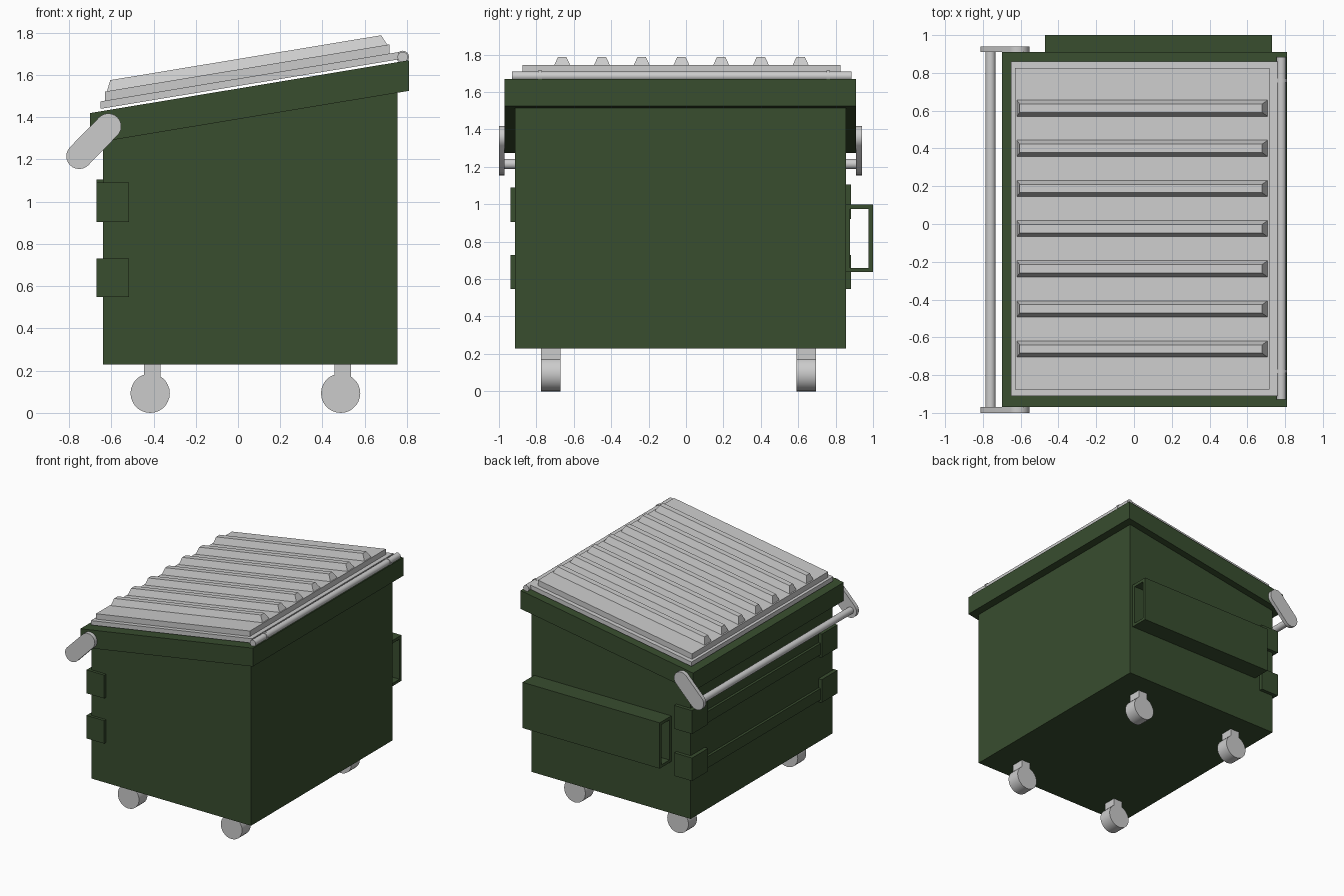
import bpy, bmesh, math
from mathutils import Vector

if "Cube" in bpy.data.objects:
    bpy.data.objects.remove(bpy.data.objects["Cube"])

green = bpy.data.materials.new("green_paint")
green.diffuse_color = (0.04, 0.075, 0.028, 1)
green.use_nodes = True
green.node_tree.nodes["Principled BSDF"].inputs["Base Color"].default_value = green.diffuse_color


def slope(x, h=0.0):
    """Height above the sloping rim top at x."""
    return 1.42 + 0.1656 * (x + 0.70) + h


def make(name, bm, mat=None):
    bmesh.ops.recalc_face_normals(bm, faces=bm.faces)
    me = bpy.data.meshes.new(name)
    bm.to_mesh(me)
    bm.free()
    ob = bpy.data.objects.new(name, me)
    bpy.context.collection.objects.link(ob)
    if mat:
        me.materials.append(mat)
    return ob


def smooth(ob):
    bpy.ops.object.select_all(action='DESELECT')
    ob.select_set(True)
    bpy.context.view_layer.objects.active = ob
    bpy.ops.object.shade_smooth_by_angle(angle=math.radians(35))


def prism(name, pts, y0, y1, mat=None):
    """Extrude an xz profile from y0 to y1."""
    bm = bmesh.new()
    face = bm.faces.new([bm.verts.new((x, y0, z)) for x, z in pts])
    ext = bmesh.ops.extrude_face_region(bm, geom=[face])
    bmesh.ops.translate(bm, vec=(0, y1 - y0, 0),
                        verts=[v for v in ext["geom"] if isinstance(v, bmesh.types.BMVert)])
    return make(name, bm, mat)


def box(name, x0, x1, y0, y1, z0, z1, mat=None):
    return prism(name, [(x0, z0), (x1, z0), (x1, z1), (x0, z1)], y0, y1, mat)


def slab(name, x0, x1, y0, y1, h0, h1, mat=None):
    """Box sheared to follow the slope of the lid."""
    return prism(name, [(x0, slope(x0, h0)), (x1, slope(x1, h0)),
                        (x1, slope(x1, h1)), (x0, slope(x0, h1))], y0, y1, mat)


def rod(name, x, z, r, y0, y1, n=24):
    pts = [(x + r * math.cos(2 * math.pi * i / n), z + r * math.sin(2 * math.pi * i / n))
           for i in range(n)]
    ob = prism(name, pts, y0, y1)
    smooth(ob)
    return ob


# Bin body and overhanging sloped rim
prism("bin_body", [(-0.64, 0.23), (0.755, 0.23), (0.755, slope(0.755, -0.1)),
                   (-0.64, slope(-0.64, -0.1))], -0.915, 0.855, green)
slab("bin_rim", -0.70, 0.81, -0.97, 0.91, -0.145, 0, green)

# Lid: two stepped slabs with tapered ribs
slab("lid_base", -0.65, 0.76, -0.91, 0.86, 0.012, 0.047)
slab("lid_panel", -0.63, 0.717, -0.875, 0.825, 0.047, 0.09)
for i in range(7):
    yc = 0.613 - i * 0.2125
    bm = bmesh.new()
    rings = []
    for h, xa, xb, w in ((0.085, -0.622, 0.71, 0.045), (0.14, -0.605, 0.678, 0.022)):
        rings.append([bm.verts.new((x, yc + s * w, slope(x, h)))
                      for x, s in ((xa, -1), (xb, -1), (xb, 1), (xa, 1))])
    low, top = rings
    bm.faces.new(low)
    bm.faces.new(top)
    for k in range(4):
        j = (k + 1) % 4
        bm.faces.new((low[k], low[j], top[j], top[k]))
    make(f"lid_rib_{i + 1}", bm)

# Hinge rod with collars
rod("hinge_rod", 0.78, 1.685, 0.025, -0.93, 0.885, 16)
for i, y in enumerate((-0.78, 0.76)):
    rod(f"hinge_collar_{i + 1}", 0.78, 1.685, 0.03, y - 0.01, y + 0.01, 16)

# Handle bar and its rounded end plates
rod("handle_bar", -0.76, 1.215, 0.027, -0.975, 0.92)
a, b, r = Vector((-0.752, 1.216)), Vector((-0.614, 1.357)), 0.061
outline = []
for centre, start in ((b, -45), (a, 135)):
    for k in range(13):
        t = math.radians(start + 15 * k)
        outline.append((centre.x + r * math.cos(t), centre.y + r * math.sin(t)))
for name, y0, y1 in (("front", -1.0, -0.97), ("back", 0.91, 0.94)):
    smooth(prism(f"handle_plate_{name}", outline, y0, y1))

# Corner brackets and the stiffening strips between them
for name, z0, z1 in (("lower", 0.548, 0.73), ("upper", 0.905, 1.09)):
    lift = 0.015 if name == "upper" else 0
    box(f"bracket_front_{name}", -0.67, -0.515, -0.937, -0.74, z0, z1, green)
    box(f"bracket_back_{name}", -0.67, -0.515, 0.68, 0.882, z0 + lift, z1 + lift, green)
    box(f"side_strip_{name}", -0.66, -0.60, -0.74, 0.68, z0 + 0.02, z0 + 0.11, green)

# Fork pocket: open rectangular tube on the back
bm = bmesh.new()
x0, x1 = -0.47, 0.73
loops = []
for x in (x0, x1):
    for ya, yb, za, zb in ((0.853, 1.0, 0.638, 1.0), (0.878, 0.976, 0.66, 0.976)):
        loops.append([bm.verts.new((x, y, z)) for y, z in
                      ((ya, za), (yb, za), (yb, zb), (ya, zb))])
o0, i0, o1, i1 = loops
for p, q in ((o0, o1), (i0, i1), (o0, i0), (o1, i1)):
    for k in range(4):
        j = (k + 1) % 4
        bm.faces.new((p[k], p[j], q[j], q[k]))
make("fork_pocket", bm, green)

# Casters: wheel and stem
for xn, x in (("left", -0.416), ("right", 0.486)):
    for yn, y in (("front", -0.723), ("back", 0.643)):
        rod(f"wheel_{yn}_{xn}", x, 0.093, 0.093, y - 0.053, y + 0.053, 28)
        prism(f"caster_stem_{yn}_{xn}",
              [(x - 0.03, 0.09), (x + 0.05, 0.09), (x + 0.05, 0.235), (x - 0.03, 0.235)],
              y - 0.052, y + 0.052)
